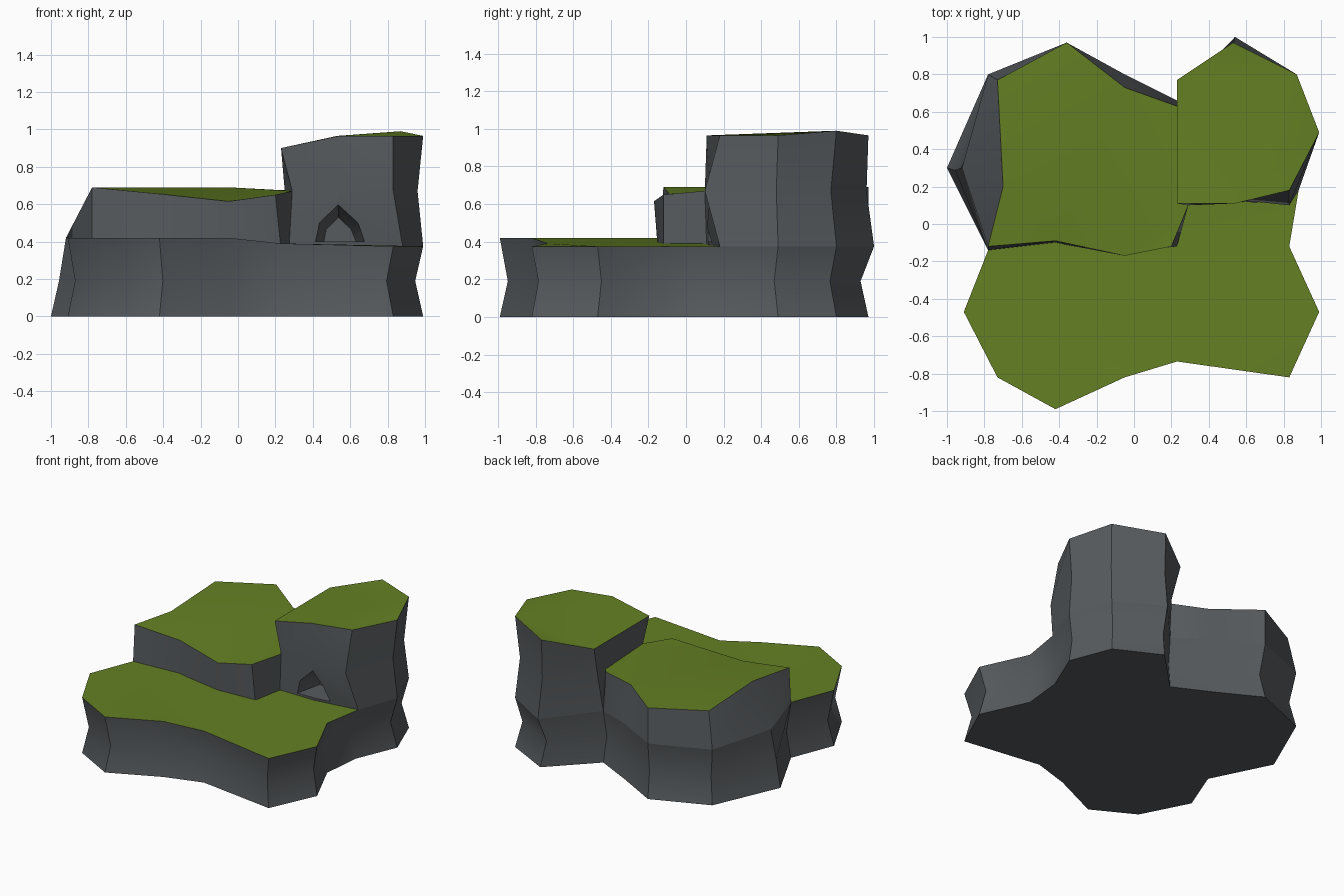
import bpy, bmesh

if "Cube" in bpy.data.objects:
    bpy.data.objects.remove(bpy.data.objects["Cube"])

def material(name, rgb):
    m = bpy.data.materials.new(name)
    m.diffuse_color = (*rgb, 1)
    m.use_nodes = True
    m.node_tree.nodes["Principled BSDF"].inputs["Base Color"].default_value = m.diffuse_color
    return m

ROCK = material("grey rock", (0.094, 0.104, 0.112))
GRASS = material("green grass", (0.128, 0.215, 0.017))

def ground(x):
    # height of the lower terrace rim, falling to the right
    return 0.42 if x < 0 else 0.39 if x < 0.5 else 0.375

def loft(name, rings, grass=True):
    """Skin equal-length closed rings (counter-clockwise) and cap both ends."""
    bm = bmesh.new()
    vs = [[bm.verts.new(p) for p in r] for r in rings]
    n = len(rings[0])
    for a, b in zip(vs, vs[1:]):
        for i in range(n):
            j = (i + 1) % n
            f = bm.faces.new((a[i], a[j], b[j], b[i]))
            f.smooth = True
    bm.faces.new(vs[0][::-1])
    top = bm.faces.new(vs[-1])
    top.material_index = 1 if grass else 0
    bmesh.ops.triangulate(bm, faces=[top])
    bmesh.ops.recalc_face_normals(bm, faces=bm.faces[:])
    me = bpy.data.meshes.new(name)
    bm.to_mesh(me)
    bm.free()
    me.materials.append(ROCK)
    me.materials.append(GRASS)
    ob = bpy.data.objects.new(name, me)
    bpy.context.collection.objects.link(ob)
    return ob

def smooth(ob):
    bpy.ops.object.select_all(action='DESELECT')
    ob.select_set(True)
    bpy.context.view_layer.objects.active = ob
    bpy.ops.object.shade_smooth_by_angle(angle=0.62)

# Wide base with a pinched waist
foot = [(.23, -.735), (.83, -.82), (.99, -.47), (.83, -.12), (.86, .18), (.99, .49),
        (.87, .80), (.54, .97), (.23, .66), (-.05, .80), (-.36, .97), (-.78, .80),
        (-1, .30), (-.78, -.14), (-.91, -.47), (-.73, -.82), (-.42, -.99), (-.05, -.82)]
rim = list(foot)
rim[4], rim[7], rim[12] = (.88, .18), (.54, 1.0), (-.92, .30)
base = loft("base_cliff", [
    [(x, y, 0) for x, y in foot],
    [(x * .957, y * .957, .19) for x, y in foot],
    [(x, y, ground(x)) for x, y in rim]])
smooth(base)

# Middle terrace, its outer rim shared with the base
mid_low = [(.23, -.12), (.28, .15), (.40, .40), (.23, .66), (-.05, .80), (-.36, .97),
           (-.78, .80), (-.92, .30), (-.78, -.14), (-.42, -.10), (-.05, -.15)]
mid_top = [(.20, -.12, .65), (.29, .10, .67), (.40, .40, .67), (.23, .63, .675),
           (-.05, .73, .69), (-.36, .97, .69), (-.73, .77, .69), (-.70, .20, .69),
           (-.78, -.12, .69), (-.42, -.09, .655), (-.05, -.17, .615)]
mid = loft("middle_terrace", [
    [(x, y, ground(x) if y > .5 or x < -.7 else .36) for x, y in mid_low], mid_top])
smooth(mid)

# Tall tower
tower_low = [(.27, .11), (.54, .12), (.88, .18), (.99, .49), (.87, .80), (.54, 1.0), (.23, .66)]
tower_mid = [(.29, .10), (.54, .13), (.83, .10), (.96, .48), (.85, .77), (.53, .96), (.25, .70)]
tower_top = [(.23, .11, .90), (.54, .11, .965), (.83, .18, .965), (.99, .49, .965),
             (.87, .80, .99), (.53, .97, .965), (.23, .77, .90)]
tower = loft("tower", [
    [(x, y, .36 if y < .15 else ground(x)) for x, y in tower_low],
    [(x, y, .67) for x, y in tower_mid], tower_top])

# Cave mouth: tapered pointed arch cut into the tower front
arch = [(.415, .40), (.68, .40), (.64, .50), (.535, .60), (.435, .50)]
def arch_ring(y, s):
    return [(.54 + (x - .54) * s, y, .40 + (z - .40) * s) for x, z in arch]
cutter = loft("cave_cutter", [arch_ring(0, 1.06), arch_ring(.12, 1), arch_ring(.32, .65)], False)
cutter.hide_render = True
cutter.hide_set(True)
cut = tower.modifiers.new("cave", 'BOOLEAN')
cut.operation = 'DIFFERENCE'
cut.solver = 'EXACT'
cut.object = cutter
bpy.context.view_layer.objects.active = tower
bpy.ops.object.modifier_apply(modifier=cut.name)
bpy.data.objects.remove(cutter)
smooth(tower)
